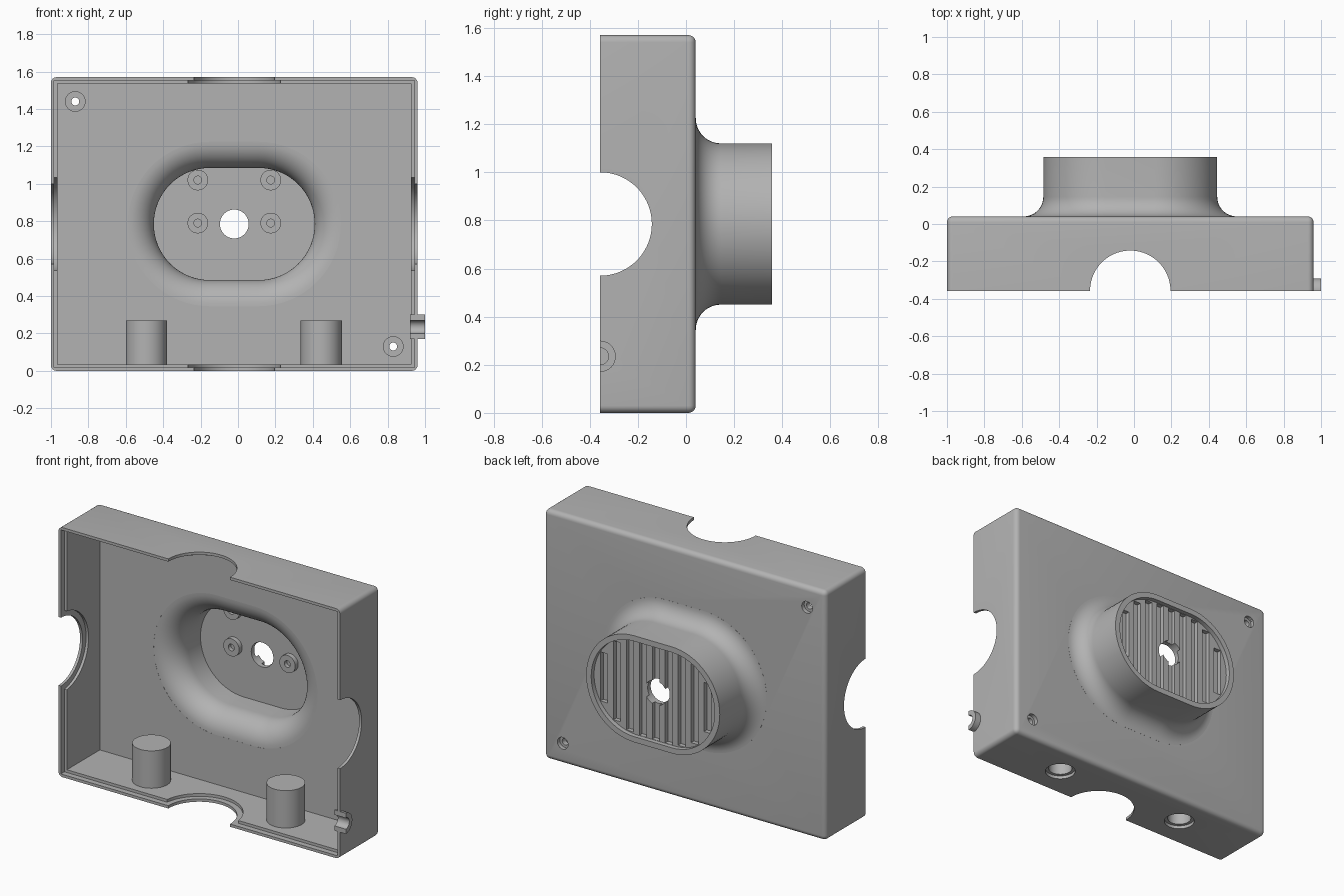
import bpy, bmesh, math
from mathutils import Vector

if "Cube" in bpy.data.objects:
    bpy.data.objects.remove(bpy.data.objects["Cube"])

grey = bpy.data.materials.new("plain_grey")
grey.use_nodes = True
grey.diffuse_color = (0.45, 0.45, 0.45, 1)
grey.node_tree.nodes["Principled BSDF"].inputs["Base Color"].default_value = grey.diffuse_color

CX, CZ = -0.02, 0.785          # centre of the plate
FRONT, BACK, END = -0.357, 0.04, 0.357
WALL = 0.035


def finish(name, bm):
    bmesh.ops.recalc_face_normals(bm, faces=bm.faces)
    mesh = bpy.data.meshes.new(name)
    bm.to_mesh(mesh)
    bm.free()
    mesh.materials.append(grey)
    obj = bpy.data.objects.new(name, mesh)
    bpy.context.collection.objects.link(obj)
    return obj


def box(name, lo, hi, bevel=0):
    bm = bmesh.new()
    bmesh.ops.create_cube(bm, size=1)
    for v in bm.verts:
        v.co = Vector([lo[i] if v.co[i] < 0 else hi[i] for i in range(3)])
    if bevel:
        edges = [e for e in bm.edges if any(v.co.y > 0 for v in e.verts)]
        bmesh.ops.bevel(bm, geom=edges, offset=bevel, segments=6, profile=0.5, affect="EDGES")
    return finish(name, bm)


def cylinder(name, axis, start, length, r, r2=None, sides=48):
    bm = bmesh.new()
    bmesh.ops.create_cone(bm, cap_ends=True, segments=sides, radius1=r,
                          radius2=r if r2 is None else r2, depth=length)
    d = Vector([float(axis == c) for c in "xyz"])
    bm.transform(d.to_track_quat("Z", "Y").to_matrix().to_4x4())
    bmesh.ops.translate(bm, verts=bm.verts, vec=Vector(start) + d * length / 2)
    return finish(name, bm)


def stadium(name, rings, n=32):
    """Loft rounded-slot rings given as (outward offset, y)."""
    bm = bmesh.new()
    loops = []
    for off, y in rings:
        loop = []
        for side in (1, -1):
            for i in range(n + 1):
                a = math.pi * (i / n - 0.5) + (0 if side > 0 else math.pi)
                r = 0.335 + off
                loop.append(bm.verts.new((CX + side * 0.13 + r * math.cos(a), y, CZ + r * math.sin(a))))
        loops.append(loop)
    for a, b in zip(loops, loops[1:]):
        for i in range(len(a)):
            j = (i + 1) % len(a)
            bm.faces.new((a[i], a[j], b[j], b[i]))
    bm.faces.new(loops[0])
    bm.faces.new(loops[-1])
    return finish(name, bm)


def combine(target, tool, op="DIFFERENCE"):
    mod = target.modifiers.new("bool", "BOOLEAN")
    mod.operation, mod.object, mod.solver = op, tool, "EXACT"
    bpy.context.view_layer.objects.active = target
    bpy.ops.object.modifier_apply(modifier=mod.name)
    bpy.data.objects.remove(tool)


def flare(radius, shift):
    arc = [math.pi / 2 * i / 12 for i in range(13)]
    return [(0.105 - radius * math.sin(t), 0.145 + shift - radius * math.cos(t)) for t in arc]


# Housing: rounded box with a flared neck at the back
housing = box("housing", (-1, FRONT, 0), (0.96, BACK, 1.57), 0.03)
neck = stadium("neck", [(0.105, 0.02)] + flare(0.105, 0.0005) + [(0, END)])
combine(housing, neck, "UNION")

# Hollow interior and inner flare
combine(housing, box("cavity", (-1 + WALL, -1, WALL), (0.96 - WALL, 0.005, 1.57 - WALL)))
combine(housing, stadium("throat", [(0.105, -0.02)] + flare(0.14, 0.0005) + [(-WALL, 0.27)]))

# Stepped rim and half-round openings on four sides
h = WALL / 2
lo, hi = (-1 + h, -1, h), (0.96 - h, FRONT + WALL, 1.57 - h)
combine(housing, box("rim_step", lo, hi))
for axis, start, length in (("x", (lo[0], FRONT, CZ), hi[0] - lo[0]),
                            ("z", (CX, FRONT, lo[2]), hi[2] - lo[2])):
    combine(housing, cylinder("opening_step", axis, start, length, 0.25, sides=72))
    far = [-2 if axis == c else s for c, s in zip("xyz", start)]
    combine(housing, cylinder("opening", axis, far, 5, 0.215, sides=72))

# Recessed back socket with vertical grooves
combine(housing, stadium("socket", [(-WALL, 0.328), (-WALL, 0.5)]))
for i in range(-4, 5):
    x = i * 0.09
    reach = max(abs(x) + 0.025 - 0.13, 0)
    half = math.sqrt(max(0.298 ** 2 - reach ** 2, 0.001))
    combine(housing, box("groove", (CX + x - 0.025, 0.3, CZ - half), (CX + x + 0.025, 0.4, CZ + half)))
combine(housing, cylinder("centre_hole", "y", (CX, 0.1, CZ), 1, 0.077))

parts = [housing]

# Small ring bosses on the socket floor
for x in (-0.215, 0.175):
    for z in (0.79, 1.02):
        boss = cylinder("socket_boss", "y", (x, 0.24, z), 0.032, 0.055)
        combine(boss, cylinder("pilot", "y", (x, 0.2, z), 0.065, 0.021, sides=24))
        parts.append(boss)

# Screw holes in opposite corners
for x, z in ((-0.87, 1.44), (0.83, 0.13)):
    boss = cylinder("screw_boss", "y", (x, -0.02, z), 0.03, 0.055)
    for part in (housing, boss):
        combine(part, cylinder("screw_hole", "y", (x, -0.2, z), 1, 0.021, sides=24))
    combine(housing, cylinder("counterbore", "y", (x, 0.015, z), 0.1, 0.037, sides=32))
    parts.append(boss)

# Hollow posts standing on the lower wall
for x in (-0.49, 0.445):
    post = cylinder("post", "z", (x, -0.16, 0.02), 0.25, 0.11)
    combine(housing, cylinder("post_hole", "z", (x, -0.16, -0.1), 0.2, 0.09))
    combine(post, cylinder("post_bore", "z", (x, -0.16, -0.1), 0.32, 0.07))
    parts.append(post)

# Half-round cable guide on the side wall
guide = cylinder("cable_guide", "x", (0.92, FRONT, 0.235), 0.08, 0.065)
combine(guide, box("guide_trim", (0.8, -1, 0), (1.2, FRONT, 0.5)))
for part in (guide, housing):
    combine(part, cylinder("guide_bore", "x", (0.85, FRONT, 0.235), 0.3, 0.035))
parts.append(guide)

# Smooth curves, sharp edges
bpy.ops.object.select_all(action="DESELECT")
for part in parts:
    part.select_set(True)
bpy.context.view_layer.objects.active = housing
bpy.ops.object.shade_smooth_by_angle(angle=math.radians(30))
